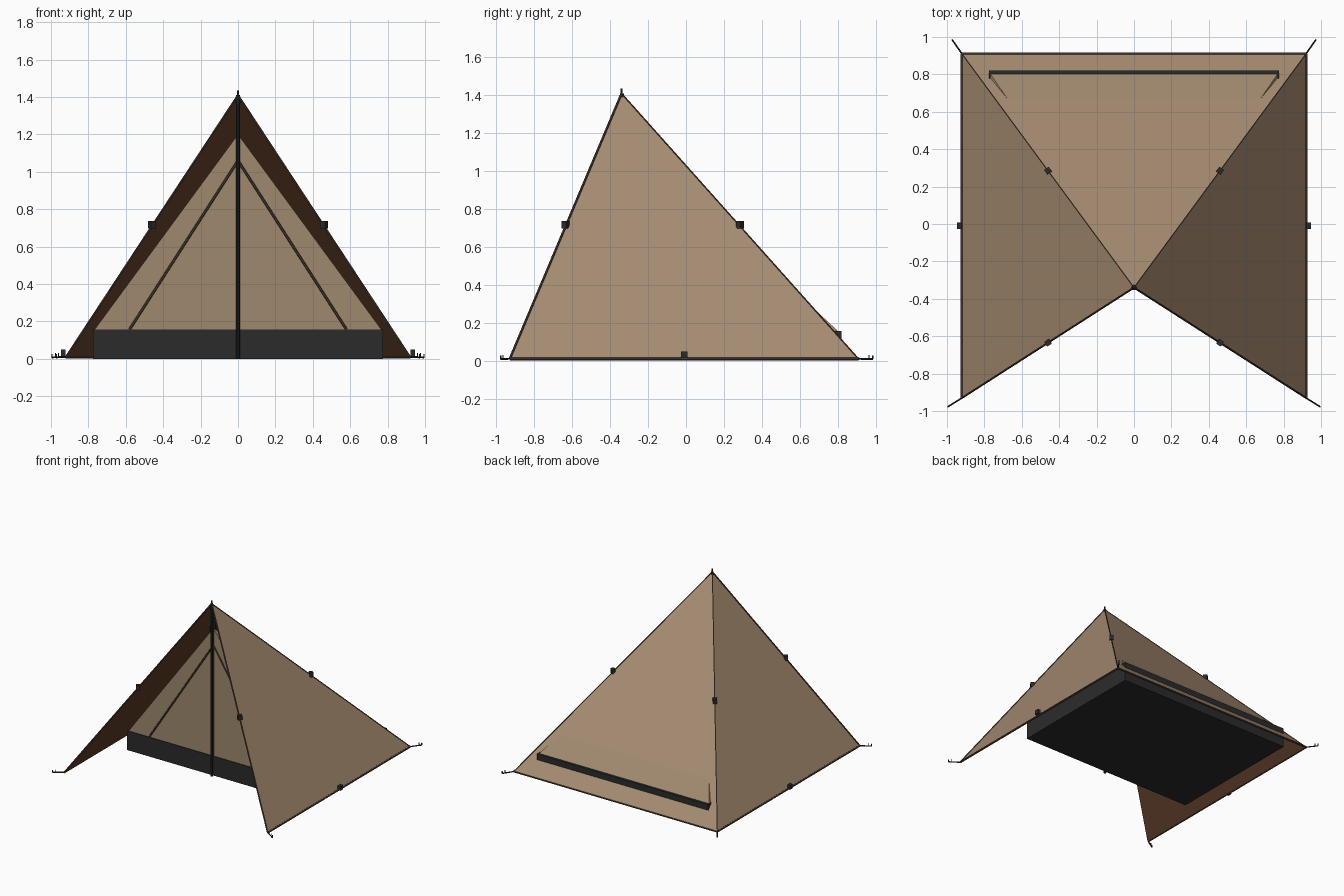
import bpy, bmesh, math
from mathutils import Vector, Matrix

if "Cube" in bpy.data.objects:
    bpy.data.objects.remove(bpy.data.objects["Cube"])


def material(name, rgb):
    m = bpy.data.materials.new(name)
    m.diffuse_color = (*rgb, 1)
    m.use_nodes = True
    m.node_tree.nodes["Principled BSDF"].inputs["Base Color"].default_value = m.diffuse_color
    return m


TAN = material("tan canvas", (0.38, 0.26, 0.165))
BROWN = material("brown lining", (0.11, 0.046, 0.022))
MESH = material("inner fabric", (0.35, 0.25, 0.155))
TRIM = material("dark seam", (0.075, 0.052, 0.034))
BLACK = material("black", (0.024, 0.024, 0.024))


def make(name, verts, faces, *mats):
    me = bpy.data.meshes.new(name)
    me.from_pydata([tuple(v) for v in verts], [], faces)
    ob = bpy.data.objects.new(name, me)
    bpy.context.collection.objects.link(ob)
    for m in mats:
        me.materials.append(m)
    return ob


def box(name, centre, size, mat, turn=0.0):
    bm = bmesh.new()
    mtx = (Matrix.Translation(centre) @ Matrix.Rotation(turn, 4, 'Z')
           @ Matrix.Diagonal((*size, 1)))
    bmesh.ops.create_cube(bm, size=1, matrix=mtx)
    ob = make(name, [], [], mat)
    bm.to_mesh(ob.data)
    bm.free()
    return ob


def rod(name, points, r, mat, sides=6):
    """Straight round segments through the points."""
    bm = bmesh.new()
    for a, b in zip(points, points[1:]):
        a, b = Vector(a), Vector(b)
        d = b - a
        mtx = Matrix.Translation((a + b) / 2) @ d.to_track_quat('Z', 'Y').to_matrix().to_4x4()
        bmesh.ops.create_cone(bm, cap_ends=True, segments=sides, radius1=r,
                              radius2=r, depth=d.length, matrix=mtx)
    ob = make(name, [], [], mat)
    bm.to_mesh(ob.data)
    bm.free()
    return ob


# Outer canvas: two sides and a back, open at the front
apex = Vector((0, -0.34, 1.41))
FR, BR = Vector((0.92, -0.93, 0.01)), Vector((0.92, 0.91, 0.01))
FL, BL = Vector((-0.92, -0.93, 0.01)), Vector((-0.92, 0.91, 0.01))
canvas = make("outer_canvas", [FR, BR, BL, FL, apex],
              [(0, 1, 4), (1, 2, 4), (2, 3, 4)], TAN, BROWN, TRIM)
s = canvas.modifiers.new("thickness", 'SOLIDIFY')
s.thickness, s.offset = 0.006, -1
s.material_offset, s.material_offset_rim = 1, 2

# Seams up the ridges and hems along the ground
for n, p in (("front_right", FR), ("front_left", FL), ("back_right", BR), ("back_left", BL)):
    rod(n + "_ridge_seam", [p, apex], 0.006 if "front" in n else 0.004, TRIM)
rod("ground_hem", [FR, BR, BL, FL], 0.008, TRIM)

# Floor tub
box("floor_tub", (0, 0.248, 0.0785), (1.55, 1.144, 0.157), BLACK)

# Inner tent pyramid standing on the tub
w, y0, y1, zt = 0.768, -0.318, 0.803, 0.155
make("inner_tent",
     [(-w, y0, zt), (w, y0, zt), (w, y1, zt), (-w, y1, zt), (0, y0, 1.2)],
     [(0, 1, 4), (1, 2, 4), (2, 3, 4), (3, 0, 4)], MESH)

# Door seams on the inner tent
rod("door_seams", [(-0.58, y0, 0.157), (0, y0, 1.06), (0.58, y0, 0.157)], 0.007, TRIM)
rod("door_centre_seam", [(0, y0, 0.157), (0, y0, 1.2)], 0.006, TRIM)

# Centre pole with tip, collar and hanging strap
rod("pole", [(0, -0.338, 0), (0, -0.338, 1.41)], 0.011, BLACK, 10)
rod("pole_tip", [(0, -0.34, 1.40), (0, -0.34, 1.435)], 0.005, BLACK, 8)
rod("pole_collar", [(0, -0.34, 1.365), (0, -0.34, 1.40)], 0.014, BLACK, 10)
box("hanging_strap", (0, -0.312, 1.26), (0.012, 0.03, 0.16), BLACK)

# Ridge clips, hem clips, guy lines and stakes on both sides
for side, sx in (("right", 1), ("left", -1)):
    for end, p, tip in (("front", FR, Vector((0.995, -0.977, 0.008))),
                        ("back", BR, Vector((0.972, 0.985, 0.008)))):
        flip = Vector((sx, 1, 1))
        mid = (p + apex) / 2 * flip
        mid.z = 0.717
        d = (p - apex) * flip
        box(f"{end}_{side}_clip", mid, (0.03, 0.03, 0.038), BLACK, math.atan2(d.y, d.x))
        p, tip = p * flip, tip * flip
        rod(f"{end}_{side}_guy_line", [p, tip], 0.005, BLACK)
        near = p.lerp(tip, 0.75)
        rod(f"{end}_{side}_stake", [tip, tip + Vector((0, 0, 0.018))], 0.004, BLACK)
        rod(f"{end}_{side}_stake_hook", [near, near + Vector((0, 0, 0.022))], 0.003, BLACK)
    box(f"{side}_hem_clip", (sx * 0.933, -0.01, 0.031), (0.024, 0.035, 0.036), BLACK)
